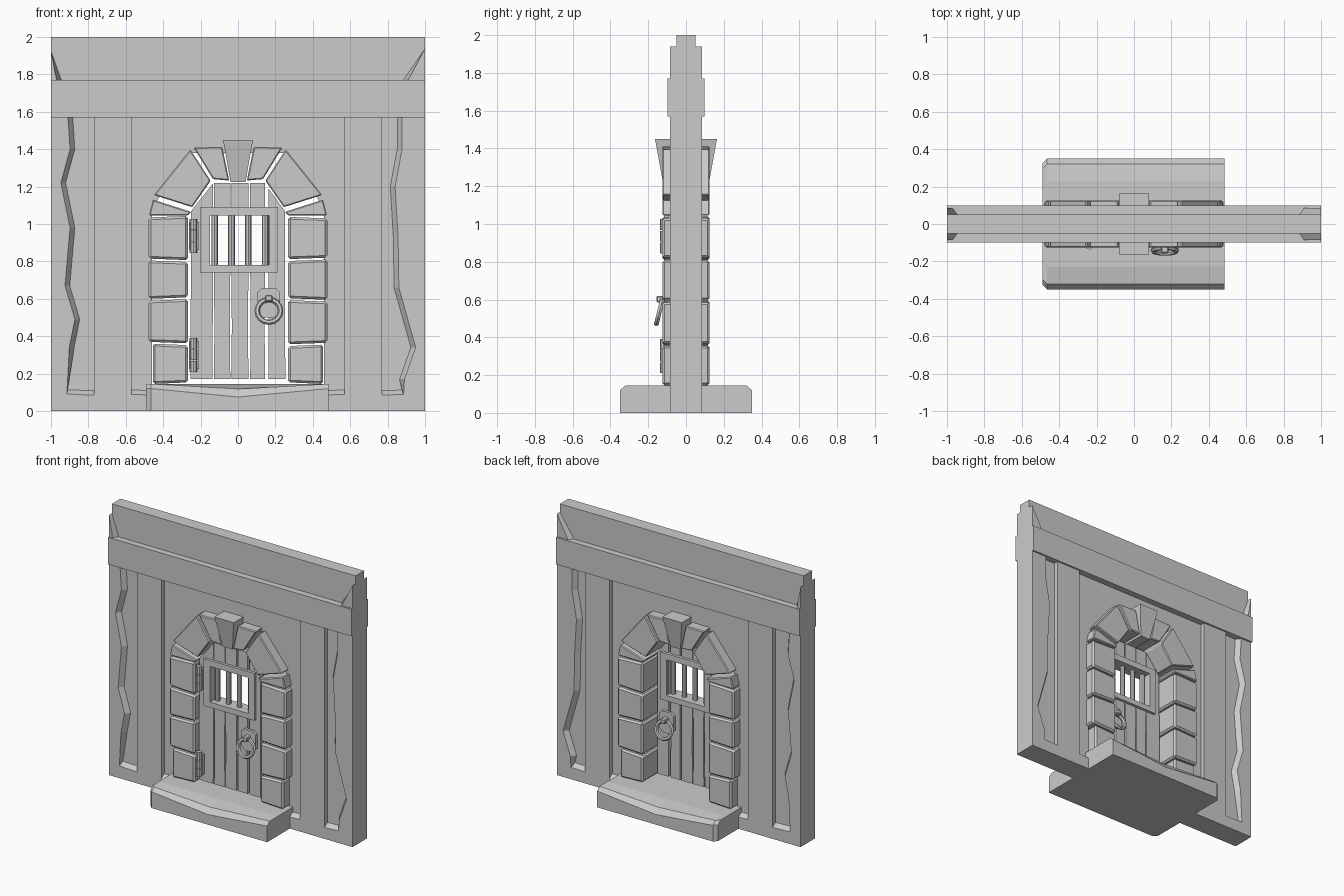
import bpy, bmesh
from math import radians
from mathutils import Matrix

if "Cube" in bpy.data.objects:
    bpy.data.objects.remove(bpy.data.objects["Cube"])

grey = bpy.data.materials.new("plain grey")
grey.use_nodes = True
grey.diffuse_color = (0.6, 0.6, 0.6, 1)
grey.node_tree.nodes["Principled BSDF"].inputs["Base Color"].default_value = (0.6, 0.6, 0.6, 1)


def finish(name, bm, bevel=0):
    bmesh.ops.recalc_face_normals(bm, faces=bm.faces)
    mesh = bpy.data.meshes.new(name)
    bm.to_mesh(mesh)
    bm.free()
    mesh.materials.append(grey)
    obj = bpy.data.objects.new(name, mesh)
    bpy.context.collection.objects.link(obj)
    if bevel:
        mod = obj.modifiers.new("worn edges", "BEVEL")
        mod.width = bevel
        mod.segments = 1
    return obj


def loft(name, rings, bevel=0):
    """Skin a list of matching closed rings and cap both ends."""
    bm = bmesh.new()
    rows = [[bm.verts.new(p) for p in ring] for ring in rings]
    n = len(rows[0])
    for a, b in zip(rows, rows[1:]):
        for i in range(n):
            j = (i + 1) % n
            bm.faces.new((a[i], a[j], b[j], b[i]))
    bm.faces.new(rows[0])
    bm.faces.new(rows[-1])
    return finish(name, bm, bevel)


def prism(name, pts, y0, y1, pts_end=None, bevel=0):
    """Extrude an outline in x, z from y0 to y1."""
    return loft(name, [[(x, y0, z) for x, z in pts],
                       [(x, y1, z) for x, z in pts_end or pts]], bevel)


def box(name, x0, x1, y0, y1, z0, z1, bevel=0):
    return prism(name, [(x0, z0), (x1, z0), (x1, z1), (x0, z1)], y0, y1, bevel=bevel)


def rod(name, x, y, z0, z1, r, sides=8):
    bm = bmesh.new()
    bmesh.ops.create_cone(bm, cap_ends=True, segments=sides, radius1=r, radius2=r,
                          depth=z1 - z0, matrix=Matrix.Translation((x, y, (z0 + z1) / 2)))
    return finish(name, bm)


# Wall core with an arched doorway
half = [(0.46, 0), (0.46, 1.05), (0.43, 1.13), (0.25, 1.38)]
doorway = [(-x, z) for x, z in half] + half[::-1]
prism("wall_core", [(-1, 0)] + doorway + [(1, 0), (1, 2), (-1, 2)], -0.05, 0.05)
box("cross_beam", -1, 1, -0.098, 0.098, 1.57, 1.77)

# Raised rims: broken side edges, posts and base bands on both faces
broken = {
    "left": (-1, [(0.88, 0.09), (0.915, 0.09), (0.902, 0.34), (0.872, 0.49), (0.925, 0.67),
                  (0.898, 0.98), (0.947, 1.22), (0.898, 1.4), (0.909, 1.57), (0.97, 1.77), (1, 1.93)]),
    "right": (1, [(0.86, 0.08), (0.885, 0.08), (0.89, 0.17), (0.95, 0.34), (0.86, 0.66),
                  (0.856, 0.93), (0.84, 1.2), (0.877, 1.4), (0.877, 1.57), (0.91, 1.77), (1, 1.94)]),
}
for face, s in (("front", -1), ("back", 1)):
    for side, (m, edge) in broken.items():
        proud = [(m * x, z) for x, z in edge] + [(m, 0), (m * 0.86, 0)]
        deep = [(m * (x - 0.027 if 0.1 < z < 1.9 else x), z) for x, z in edge]
        deep += [(m, 0), (m * 0.86, 0)]
        prism(f"{face}_{side}_broken_edge", proud, s * 0.085, s * 0.048, deep)
        prism(f"{face}_{side}_post", [(m * x, z) for x, z in
              ((0.57, 0), (0.77, 0), (0.77, 1.6), (0.57, 1.6))], s * 0.085, s * 0.048)
        for part, a, b in (("outer", 0.76, 0.93), ("inner", 0.46, 0.58)):
            prism(f"{face}_{side}_{part}_base",
                  [(m * a, 0), (m * b, 0), (m * b, 0.09), (m * a, 0.085)], s * 0.085, s * 0.048,
                  [(m * a, 0), (m * b, 0), (m * b, 0.115), (m * a, 0.11)])

# Door step, worn down in the middle of each long edge
rings = []
for x, reach, low, high in ((-0.49, 0.325, 0.12, 0.145), (-0.465, 0.35, 0.12, 0.145),
                            (0, 0.35, 0.075, 0.118), (0.485, 0.35, 0.12, 0.145)):
    side = [(reach, 0), (reach, low), (reach - 0.03, high), (0.23, 0.145)]
    rings.append([(x, -y, z) for y, z in side] + [(x, y, z) for y, z in side[::-1]])
loft("door_step", rings)

# Jamb stones
levels = {-1: [0.14, 0.365, 0.595, 0.81, 1.04], 1: [0.14, 0.36, 0.59, 0.815, 1.035]}
for m, zs in levels.items():
    side = "left" if m > 0 else "right"
    for i, (z0, z1) in enumerate(zip(zs, zs[1:])):
        outer = 0.455 if i == 0 else 0.478
        tilt = 0.008 * (-1) ** i
        prism(f"{side}_jamb_stone_{i + 1}",
              [(m * 0.268, z0 + 0.005 + tilt), (m * outer, z0 + 0.005),
               (m * outer, z1 - 0.005), (m * 0.268, z1 - 0.005 - tilt)],
              -0.125, 0.125, bevel=0.012)

# Arch stones
arch = {
    "springer": [(0.268, 1.045), (0.476, 1.045), (0.455, 1.13), (0.25, 1.065)],
    "haunch_stone": [(0.245, 1.09), (0.45, 1.155), (0.255, 1.398), (0.146, 1.232)],
    "crown_stone": [(0.134, 1.24), (0.238, 1.41), (0.084, 1.412), (0.047, 1.232)],
}
for name, pts in arch.items():
    for side, m in (("left", 1), ("right", -1)):
        prism(f"{side}_{name}", [(m * x, z) for x, z in pts], -0.125, 0.125, bevel=0.006)
loft("keystone", [[(-w, -d, z), (w, -d, z), (w, d, z), (-w, d, z)]
                  for w, d, z in ((0.04, 0.123, 1.225), (0.08, 0.164, 1.45))])

# Door planks, leaving the window open
FRONT, BACK = -0.095, -0.025
prism("hinge_plank", [(-0.255, 0.17), (-0.137, 0.17), (-0.133, 0.76), (-0.16, 0.76), (-0.16, 1.06),
                      (-0.135, 1.06), (-0.135, 1.215), (-0.25, 1.07)], FRONT, BACK)
for i, (x0, x1) in enumerate(((-0.129, -0.041), (-0.036, 0.056), (0.065, 0.145))):
    prism(f"lower_plank_{i + 1}", [(x0, 0.17), (x1, 0.17), (x1 - 0.003, 0.45), (x1, 0.77),
                                   (x0, 0.77), (x0 + 0.003, 0.45)], FRONT, BACK)
    box(f"upper_plank_{i + 1}", x0, x1, FRONT, BACK, 1.055, 1.22)
prism("latch_plank", [(0.163, 0.17), (0.253, 0.17), (0.25, 1.07), (0.163, 1.19)], FRONT, BACK)

# Barred window
for name, x0, x1, z0, z1 in (("left_rail", 0.165, 0.215, 0.74, 1.09),
                             ("right_rail", -0.202, -0.15, 0.74, 1.09),
                             ("sill", -0.15, 0.165, 0.74, 0.78),
                             ("head", -0.15, 0.165, 1.045, 1.09)):
    box(f"window_{name}", x0, x1, -0.115, -0.005, z0, z1)
for i in range(4):
    rod(f"window_bar_{i + 1}", -0.125 + 0.09 * i, -0.06, 0.77, 1.055, 0.018)

# Hinges
for name, z in (("lower", 0.21), ("upper", 0.845)):
    box(f"{name}_hinge_leaf", -0.262, -0.208, -0.118, -0.09, z + 0.015, z + 0.165)
    for i in range(3):
        rod(f"{name}_hinge_knuckle_{i + 1}", -0.238, -0.117, z + 0.062 * i, z + 0.062 * i + 0.057, 0.02)

# Ring handles on both faces of the door
for face, s, y in (("front", -1, FRONT), ("back", 1, BACK)):
    prism(f"{face}_handle_plate", [(0.105, 0.53), (0.135, 0.5), (0.195, 0.5), (0.225, 0.53),
                                   (0.225, 0.635), (0.2, 0.658), (0.13, 0.658), (0.105, 0.635)],
          y, y + s * 0.02)
    box(f"{face}_handle_bracket", 0.145, 0.185, y, y + s * 0.062, 0.585, 0.62, bevel=0.006)
    bpy.ops.mesh.primitive_torus_add(major_segments=16, minor_segments=6, major_radius=0.063,
                                     minor_radius=0.014, location=(0.165, y + s * 0.046, 0.535),
                                     rotation=(radians(90 + s * 14), 0, 0))
    ring = bpy.context.object
    ring.name = f"{face}_handle_ring"
    ring.data.materials.append(grey)
